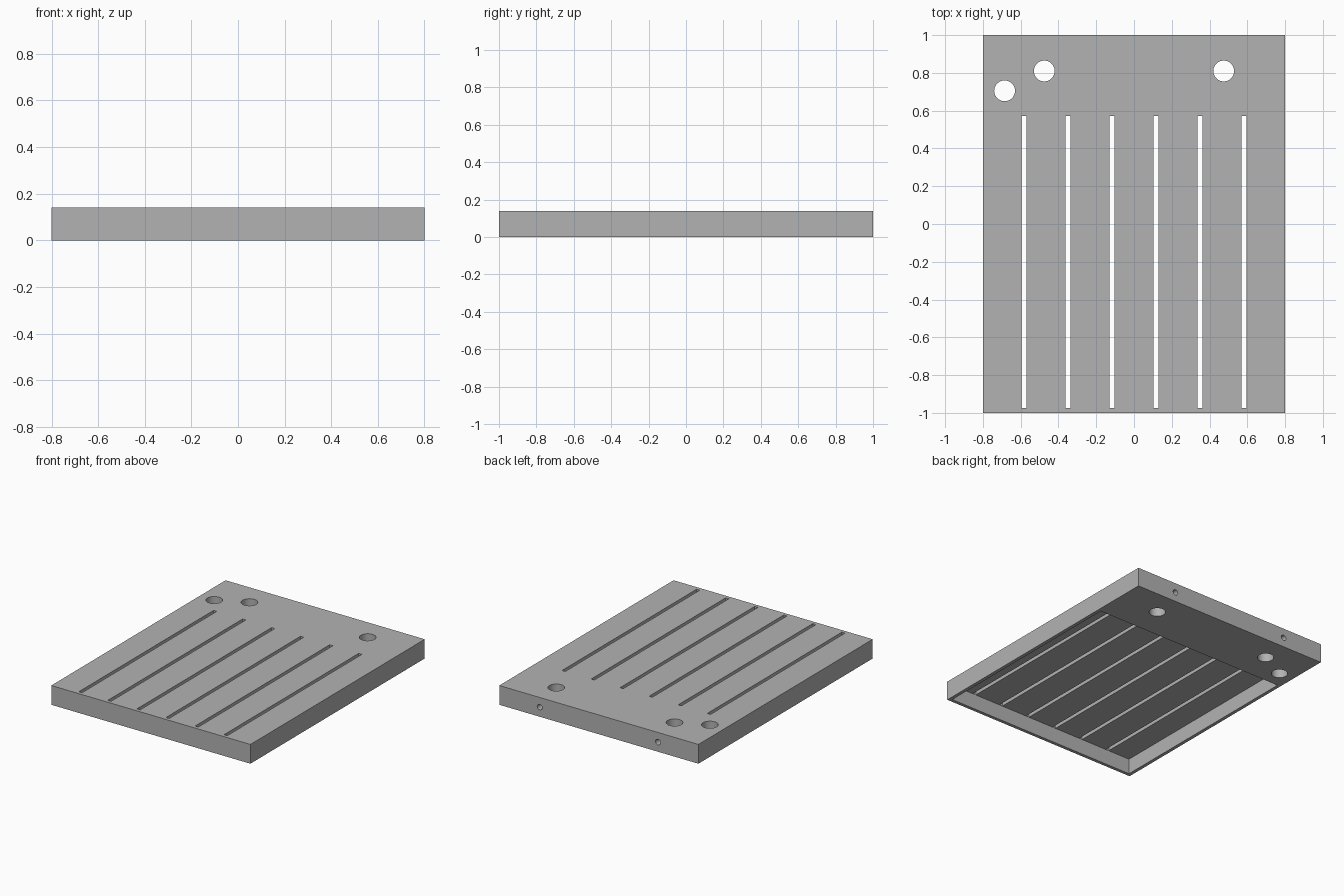
import bpy
import math

cube = bpy.data.objects.get("Cube")
if cube:
    bpy.data.objects.remove(cube, do_unlink=True)

WIDTH, LENGTH, HEIGHT = 1.6, 2.0, 0.14

grey = bpy.data.materials.new("plain grey")
grey.use_nodes = True
grey.diffuse_color = (0.45, 0.45, 0.45, 1)
grey.node_tree.nodes["Principled BSDF"].inputs["Base Color"].default_value = (0.45, 0.45, 0.45, 1)


def box(name, x, y, z):
    """Box from (min, max) ranges on each axis."""
    centre = [(a + b) / 2 for a, b in (x, y, z)]
    bpy.ops.mesh.primitive_cube_add(size=1, location=centre)
    ob = bpy.context.object
    ob.name = name
    ob.scale = [b - a for a, b in (x, y, z)]
    bpy.ops.object.transform_apply(location=True, rotation=False, scale=True)
    return ob


def rod(name, location, radius, depth, tilt=0.0):
    bpy.ops.mesh.primitive_cylinder_add(vertices=48, radius=radius, depth=depth,
                                        location=location, rotation=(tilt, 0, 0))
    ob = bpy.context.object
    ob.name = name
    return ob


def cut(target, cutter):
    """Subtract the cutter from the target and discard it."""
    cutter.hide_render = True
    mod = target.modifiers.new("cut", 'BOOLEAN')
    mod.operation = 'DIFFERENCE'
    mod.solver = 'EXACT'
    mod.object = cutter
    bpy.context.view_layer.objects.active = target
    bpy.ops.object.modifier_apply(modifier=mod.name)
    bpy.data.objects.remove(cutter, do_unlink=True)


# Solid slab
plate = box("slotted_plate", (-WIDTH / 2, WIDTH / 2), (-LENGTH / 2, LENGTH / 2), (0, HEIGHT))
plate.data.materials.append(grey)

# Pocket under the slotted area, leaving thin walls, a thin top and a solid back block
cut(plate, box("pocket_cutter", (-0.775, 0.775), (-0.976, 0.576), (-0.1, 0.112)))

# Six long slots through the thin top
for i in range(6):
    x = (i - 2.5) * 0.2333
    cut(plate, box("slot_cutter", (x - 0.013, x + 0.013), (-0.974, 0.571), (0.06, 0.3)))

# Round holes through the back block
for x, y in ((-0.475, 0.81), (0.475, 0.81), (-0.685, 0.705)):
    cut(plate, rod("round_hole_cutter", (x, y, HEIGHT / 2), 0.055, 0.5))

# Small cross holes from the back face into the two rear round holes
for x in (-0.475, 0.475):
    cut(plate, rod("cross_hole_cutter", (x, 0.96, HEIGHT / 2), 0.02, 0.3, math.pi / 2))

# Smooth hole walls, sharp edges elsewhere
bpy.ops.object.select_all(action='DESELECT')
plate.select_set(True)
bpy.context.view_layer.objects.active = plate
bpy.ops.object.shade_smooth_by_angle(angle=math.radians(30))
